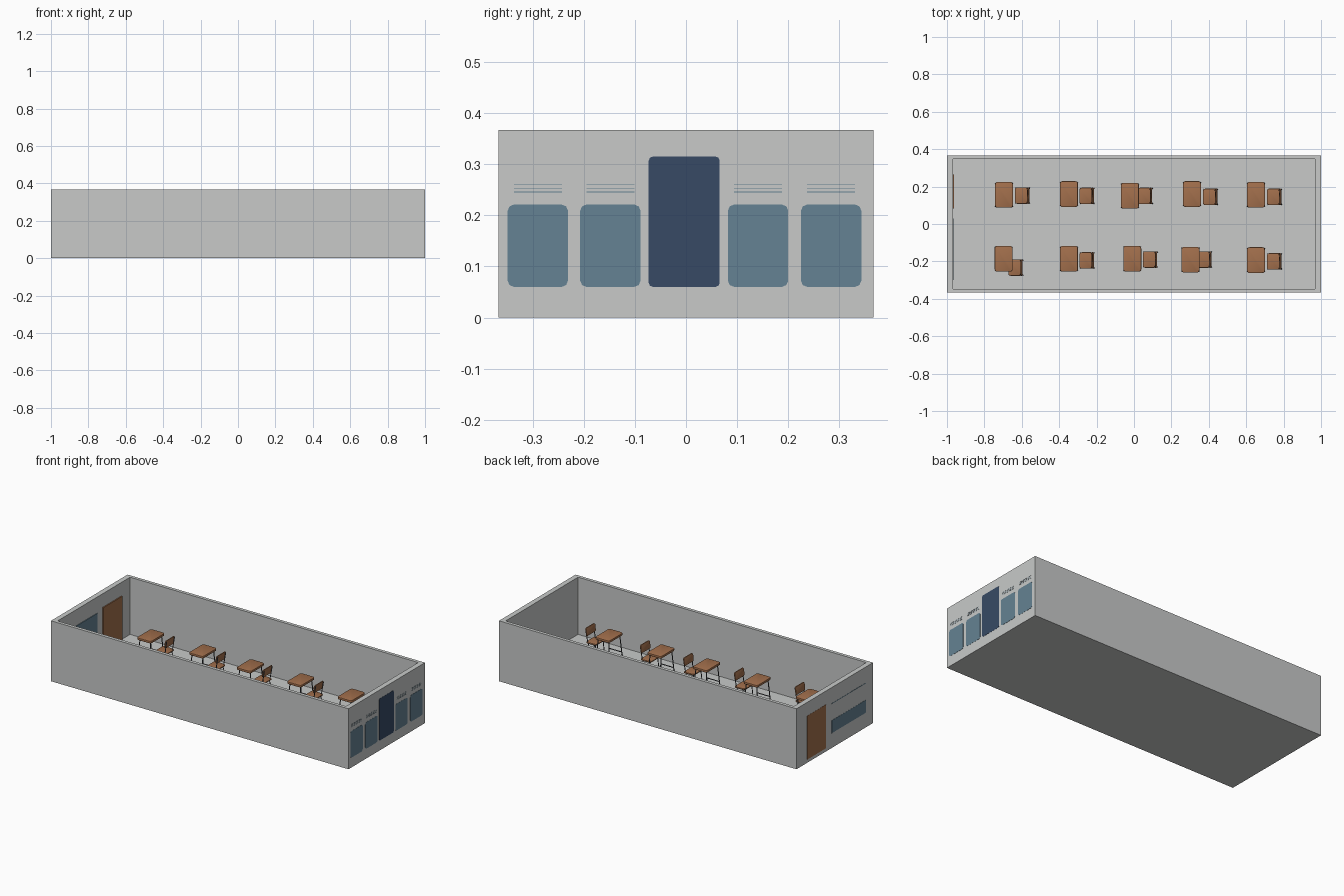
import bpy, bmesh, math
from mathutils import Vector, Matrix

if "Cube" in bpy.data.objects:
    bpy.data.objects.remove(bpy.data.objects["Cube"])


def material(name, rgb):
    lin = [(c / 255 / 12.92) if c < 10 else ((c / 255 + 0.055) / 1.055) ** 2.4 for c in rgb]
    m = bpy.data.materials.new(name)
    m.diffuse_color = (*lin, 1)
    m.use_nodes = True
    m.node_tree.nodes["Principled BSDF"].inputs["Base Color"].default_value = m.diffuse_color
    return m


GREY = material("wall grey", (200, 202, 201))
WOOD = material("warm wood", (162, 111, 76))
BLUE = material("window blue", (101, 130, 147))
NAVY = material("door navy", (55, 74, 101))
METAL = material("dark metal", (78, 80, 84))


def add(name, bm, mat, smooth=False):
    bmesh.ops.recalc_face_normals(bm, faces=bm.faces)
    me = bpy.data.meshes.new(name)
    bm.to_mesh(me)
    bm.free()
    me.materials.append(mat)
    ob = bpy.data.objects.new(name, me)
    bpy.context.collection.objects.link(ob)
    if smooth:
        bpy.ops.object.select_all(action='DESELECT')
        ob.select_set(True)
        bpy.context.view_layer.objects.active = ob
        bpy.ops.object.shade_smooth_by_angle(angle=math.radians(40))
    return ob


def box(name, lo, hi, mat):
    lo, hi = Vector(lo), Vector(hi)
    bm = bmesh.new()
    bmesh.ops.create_cube(bm, size=1, matrix=Matrix.Translation((lo + hi) / 2)
                          @ Matrix.Diagonal((*(hi - lo), 1)))
    return add(name, bm, mat)


def rounded(w, h, r, steps=4):
    """Outline of a rounded rectangle centred on the origin."""
    pts = []
    for i, (sx, sy) in enumerate(((1, 1), (-1, 1), (-1, -1), (1, -1))):
        for k in range(steps + 1):
            a = math.pi / 2 * (i + k / steps)
            pts.append((sx * (w / 2 - r) + r * math.cos(a), sy * (h / 2 - r) + r * math.sin(a)))
    return pts


def slab(name, outline, thick, place, mat, smooth=True, bevel=0):
    """Extrude an outline along its normal; place maps (u, v, depth) to xyz."""
    bm = bmesh.new()
    f = bm.faces.new([bm.verts.new((u, v, 0)) for u, v in outline])
    r = bmesh.ops.extrude_face_region(bm, geom=[f])
    bmesh.ops.translate(bm, vec=(0, 0, thick), verts=[v for v in r["geom"] if isinstance(v, bmesh.types.BMVert)])
    if bevel:
        rim = [e for e in bm.edges if abs(e.verts[0].co.z - e.verts[1].co.z) < 1e-6]
        bmesh.ops.bevel(bm, geom=rim, offset=bevel, segments=2, affect='EDGES', profile=0.5)
    for v in bm.verts:
        v.co = place(*v.co)
    return add(name, bm, mat, smooth)


def tubes(name, paths, radius):
    """Metal frame: a round tube between each pair of neighbouring points."""
    bm = bmesh.new()
    for path in paths:
        for a, b in zip(path, path[1:]):
            a, b = Vector(a), Vector(b)
            rot = (b - a).to_track_quat('Z', 'Y').to_matrix().to_4x4()
            bmesh.ops.create_cone(bm, cap_ends=True, segments=8, radius1=radius, radius2=radius,
                                  depth=(b - a).length, matrix=Matrix.Translation((a + b) / 2) @ rot)
    return add(name, bm, METAL, True)


FLOOR, TOP = 0.02, 0.367
XO, YO, XI, YI = 0.999, 0.367, 0.968, 0.347

# Open room: a box whose top is inset and pushed down to the floor
bm = bmesh.new()
rings = []
for x, y, z in ((XO, YO, 0), (XO, YO, TOP), (XI, YI, TOP), (XI, YI, FLOOR)):
    rings.append([bm.verts.new((sx * x, sy * y, z)) for sx, sy in ((-1, -1), (1, -1), (1, 1), (-1, 1))])
bm.faces.new(rings[0])
bm.faces.new(rings[-1])
for a, b in zip(rings, rings[1:]):
    for i in range(4):
        bm.faces.new((a[i], a[(i + 1) % 4], b[(i + 1) % 4], b[i]))
add("room_shell", bm, GREY)

# Wooden door through the left wall, board inside, panel strip outside
box("wooden_door", (-1.0, 0.083, FLOOR), (-0.962, 0.265, 0.285), WOOD)
box("inner_board", (-XI - 0.001, -0.30, 0.09), (-XI + 0.004, 0.03, 0.27), BLUE)
box("outer_board_band", (-1.0, -0.30, 0.09), (-0.998, 0.03, 0.167), BLUE)
box("outer_board_rim", (-1.0, -0.30, 0.267), (-0.998, 0.03, 0.271), BLUE)


# Painted plates on the right wall
def wall_plate(name, y0, y1, z0, z1, r, mat):
    cy, cz = (y0 + y1) / 2, (z0 + z1) / 2
    slab(name, rounded(y1 - y0, z1 - z0, r, 2), 0.002,
         lambda u, v, d: (0.998 + d, cy + u, cz + v), mat, False)


wall_plate("navy_door", -0.073, 0.066, 0.06, 0.315, 0.008, NAVY)
for i, (y0, y1) in enumerate(((-0.349, -0.231), (-0.207, -0.089), (0.082, 0.200), (0.225, 0.343))):
    wall_plate(f"window_{i + 1}", y0, y1, 0.06, 0.221, 0.012, BLUE)
    for k in range(3):
        z = 0.245 + 0.0075 * k
        box(f"window_{i + 1}_slat_{k + 1}", (0.998, y0 + 0.012, z), (1.0, y1 - 0.012, z + 0.0012), BLUE)

# Template desk, centred on its own origin
S = (-1, 1)
desk = [
    slab("desk_top", rounded(0.096, 0.138, 0.014), 0.014,
         lambda u, v, d: (u, v, 0.147 + d), WOOD, True, 0.003),
    tubes("desk_frame",
          [[(sx * 0.045, sy * 0.062, FLOOR), (sx * 0.036, sy * 0.052, 0.145)] for sx in S for sy in S]
          + [[(-0.036, s * 0.052, 0.143), (0.036, s * 0.052, 0.143)] for s in S]
          + [[(s * 0.036, -0.052, 0.143), (s * 0.036, 0.052, 0.143)] for s in S]
          + [[(-0.043, s * 0.06, 0.045), (0.043, s * 0.06, 0.045)] for s in S], 0.0028),
]

# Template chair facing -x, with a dished seat and a curved back
chair = [
    slab("chair_seat", rounded(0.074, 0.088, 0.012), 0.007,
         lambda u, v, d: (u - 0.004, v, 0.091 + d - 0.05 * u), WOOD, True, 0.002),
    slab("chair_back", rounded(0.088, 0.048, 0.010), 0.006,
         lambda u, v, d: (0.029 + d + 0.12 * v - 2.0 * u * u, u, 0.155 + v), WOOD, True, 0.0015),
    tubes("chair_frame",
          [[(-0.036, s * 0.040, FLOOR), (-0.030, s * 0.036, 0.088), (0.022, s * 0.036, 0.088),
            (0.036, s * 0.038, 0.172)] for s in S]
          + [[(0.037, s * 0.040, FLOOR), (0.016, s * 0.036, 0.088)] for s in S]
          + [[(x, -0.036, 0.088), (x, 0.036, 0.088)] for x in (-0.03, 0.02)], 0.0025),
]

# Positions of each desk and its chair: desk x, desk y, chair x, chair y
seats = [(-0.695, 0.156, -0.595, 0.152), (-0.348, 0.160, -0.250, 0.150),
         (-0.022, 0.151, 0.062, 0.150), (0.310, 0.160, 0.410, 0.145),
         (0.652, 0.156, 0.752, 0.145), (-0.697, -0.186, -0.631, -0.233),
         (-0.348, -0.186, -0.250, -0.195), (0.040, -0.186, 0.088, -0.190),
         (0.302, -0.191, 0.378, -0.190), (0.652, -0.193, 0.752, -0.200)]
seats[7] = (-0.009, *seats[7][1:])
for n, (dx, dy, cx, cy) in enumerate(seats):
    for group, x, y in ((desk, dx, dy), (chair, cx, cy)):
        for part in group:
            ob = part
            if n:
                ob = bpy.data.objects.new(f"{part.name}_{n + 1}", part.data)
                bpy.context.collection.objects.link(ob)
            ob.location = (x, y, 0)
